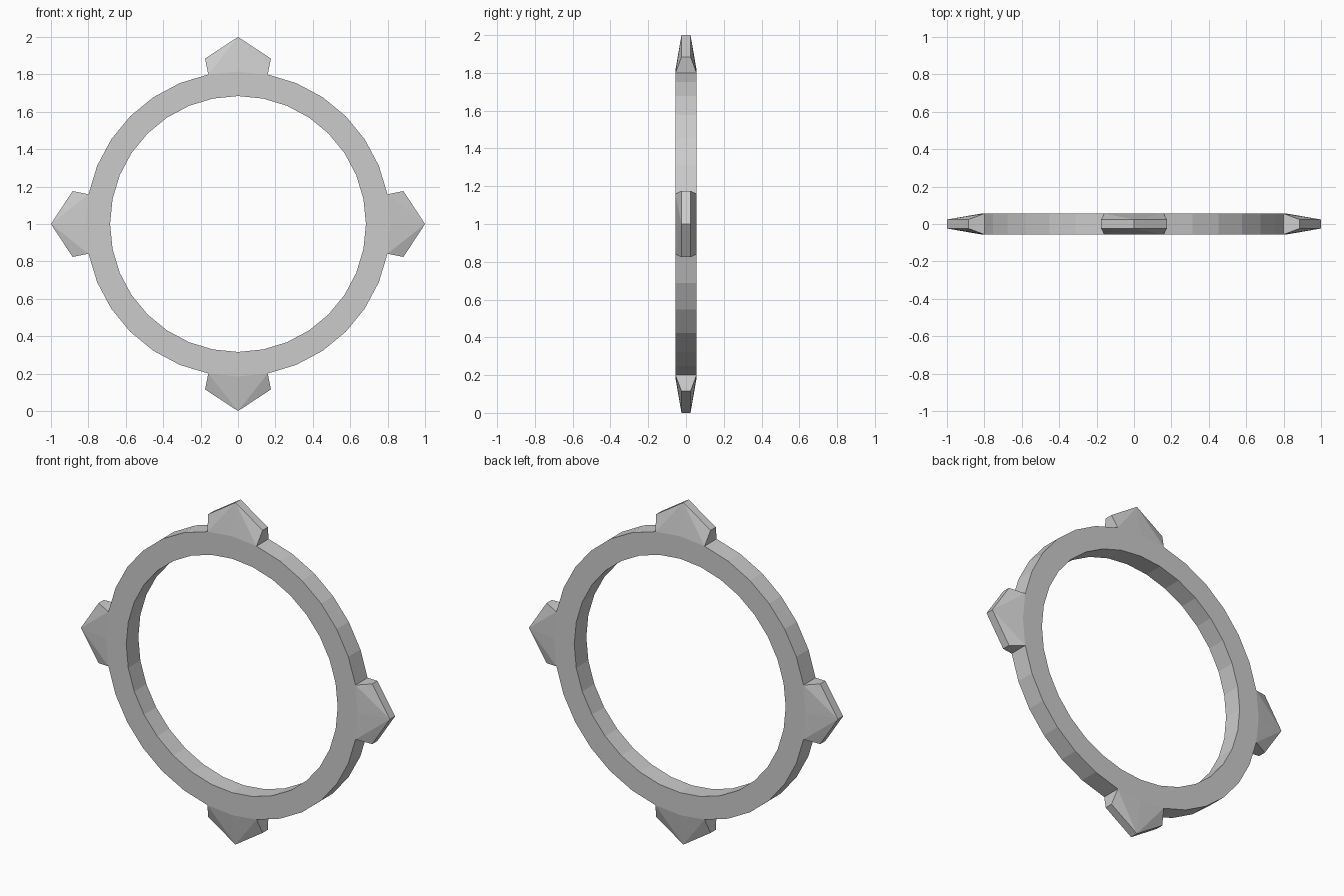
import bpy, bmesh
from math import sin, cos, tau

if "Cube" in bpy.data.objects:
    bpy.data.objects.remove(bpy.data.objects["Cube"])

N = 32                       # ring segments
R_OUT, R_IN, HALF = 0.815, 0.684, 0.056
R_TIP, R_SHOULDER, TIP_HALF = 1.0, 0.902, 0.024

bm = bmesh.new()


def pair(i, r, h):
    """Front and back vertex at ring step i."""
    a = tau * i / N
    return [bm.verts.new((r * cos(a), y, 1 + r * sin(a))) for y in (-h, h)]


inner = [pair(i, R_IN, HALF) for i in range(N)]
outer = [pair(i, R_OUT, HALF) for i in range(N)]

# Flat ring: front, back and bore; outer wall only where no spike grows
for i in range(N):
    j = (i + 1) % N
    for s in (0, 1):
        bm.faces.new((inner[i][s], outer[i][s], outer[j][s], inner[j][s]))
    bm.faces.new((*inner[i], *reversed(inner[j])))
    if i % 8 not in (0, 7):
        bm.faces.new((*outer[i], *reversed(outer[j])))

# Four tapered spikes, each growing from two outer wall segments
for c in range(0, N, 8):
    tip = pair(c, R_TIP, TIP_HALF)
    for d in (-1, 1):
        base = outer[(c + d) % N]
        shoulder = pair(c + d, R_SHOULDER, TIP_HALF)
        bm.faces.new((*base, *reversed(shoulder)))
        bm.faces.new((*shoulder, *reversed(tip)))
        for s in (0, 1):
            bm.faces.new((outer[c][s], base[s], tip[s]))
            bm.faces.new((base[s], shoulder[s], tip[s]))

bmesh.ops.recalc_face_normals(bm, faces=bm.faces)
mesh = bpy.data.meshes.new("spiked_ring")
bm.to_mesh(mesh)
bm.free()
bpy.context.collection.objects.link(bpy.data.objects.new("spiked_ring", mesh))
